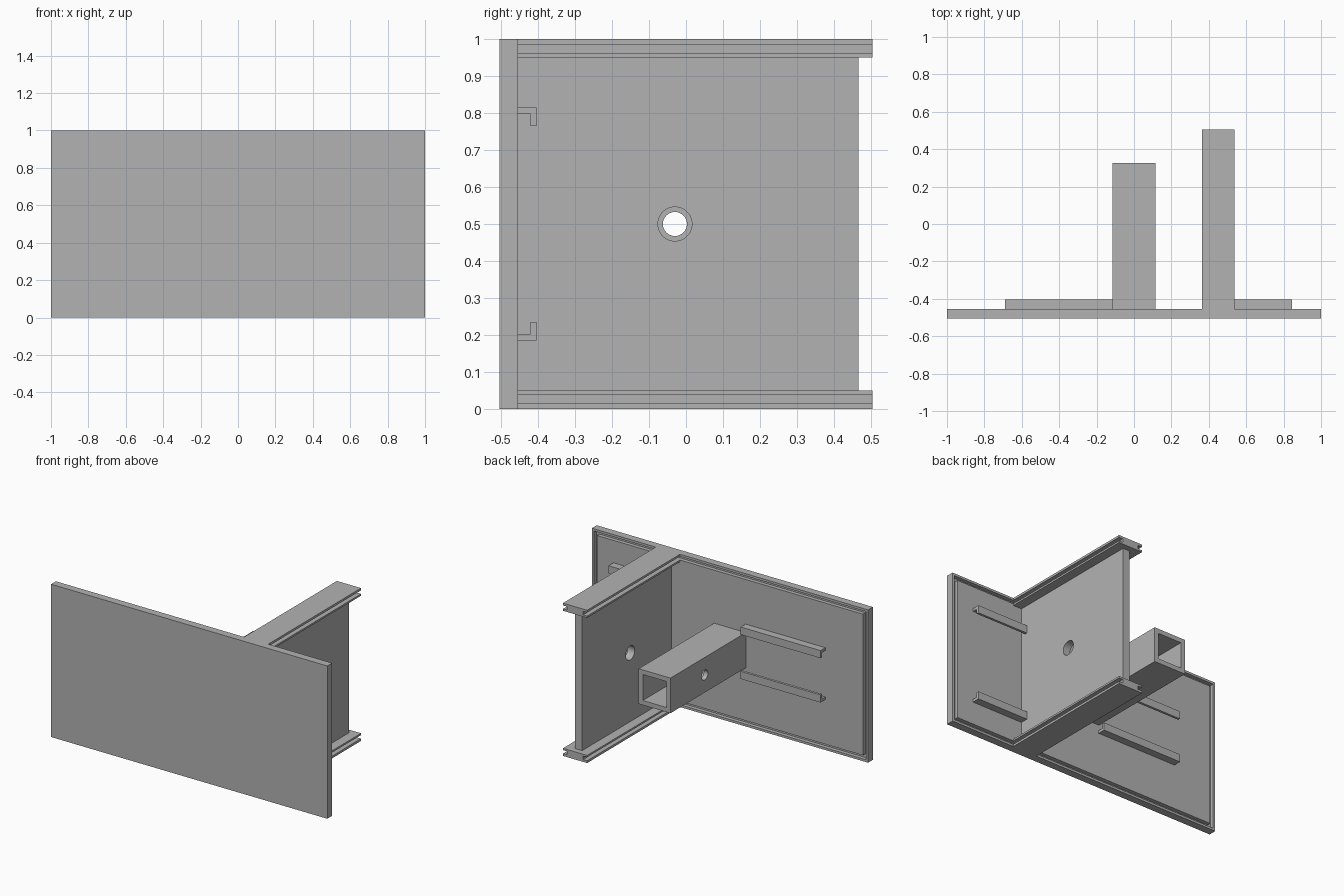
import bpy
import bmesh
import math
from mathutils import Matrix, Vector

default = bpy.data.objects.get("Cube")
if default:
    bpy.data.objects.remove(default, do_unlink=True)

GREY = (0.448, 0.448, 0.448, 1.0)
grey = bpy.data.materials.new("plain_grey")
grey.use_nodes = True
grey.diffuse_color = GREY
grey.node_tree.nodes["Principled BSDF"].inputs["Base Color"].default_value = GREY

BACK = -0.455      # rear face of the front plate
MID = 0.5          # height of the middle plane
WEB_X = 0.45       # centre of the web and flanges


def finish(name, bm):
    bmesh.ops.recalc_face_normals(bm, faces=bm.faces[:])
    mesh = bpy.data.meshes.new(name)
    bm.to_mesh(mesh)
    bm.free()
    mesh.materials.append(grey)
    obj = bpy.data.objects.new(name, mesh)
    bpy.context.collection.objects.link(obj)
    return obj


def box_mesh(x0, x1, y0, y1, z0, z1):
    bm = bmesh.new()
    size = Matrix.Diagonal((x1 - x0, y1 - y0, z1 - z0, 1))
    centre = Vector((x0 + x1, y0 + y1, z0 + z1)) / 2
    bmesh.ops.create_cube(bm, size=1, matrix=Matrix.Translation(centre) @ size)
    return bm


def prism(name, points, axis, start, end):
    """Extrude a closed (u, z) profile along x or y."""
    bm = bmesh.new()
    along_x = axis == "x"
    verts = [bm.verts.new((start, u, z) if along_x else (u, start, z)) for u, z in points]
    face = bm.faces.new(verts)
    out = bmesh.ops.extrude_face_region(bm, geom=[face])
    moved = [g for g in out["geom"] if isinstance(g, bmesh.types.BMVert)]
    step = Vector((end - start, 0, 0)) if along_x else Vector((0, end - start, 0))
    bmesh.ops.translate(bm, verts=moved, vec=step)
    return finish(name, bm)


def cut(obj, cutter):
    cutter.hide_render = True
    mod = obj.modifiers.new("cut", "BOOLEAN")
    mod.operation = "DIFFERENCE"
    mod.solver = "EXACT"
    mod.object = cutter
    bpy.context.view_layer.objects.active = obj
    bpy.ops.object.modifier_apply(modifier=mod.name)
    bpy.data.objects.remove(cutter, do_unlink=True)


def drill(obj, x, radius):
    """Round hole along x."""
    bm = bmesh.new()
    place = Matrix.Translation((x, -0.03, MID)) @ Matrix.Rotation(math.pi / 2, 4, "Y")
    bmesh.ops.create_cone(bm, cap_ends=True, segments=48, radius1=radius,
                          radius2=radius, depth=0.4, matrix=place)
    cut(obj, finish("drill", bm))
    bpy.ops.object.select_all(action="DESELECT")
    obj.select_set(True)
    bpy.ops.object.shade_smooth_by_angle(angle=math.radians(30))


# Front plate with a seal groove running round its rear face
bm = box_mesh(-1, 1, -0.505, BACK, 0, 1)
bm.normal_update()
rear = [max(bm.faces, key=lambda f: f.calc_center_median().y)]
for thickness, depth in ((0.015, 0), (0, -0.025), (0.023, 0), (0, 0.025)):
    bmesh.ops.inset_region(bm, faces=rear, thickness=thickness, depth=depth,
                           use_even_offset=True)
    bm.normal_update()
finish("front_plate", bm)

# Upright web with a round hole
web = finish("web", box_mesh(WEB_X - 0.025, WEB_X + 0.025, BACK, 0.467, 0.05, 0.95))
drill(web, WEB_X, 0.046)

# Flanges along the top and bottom of the web, grooved on both sides
half, inner = 0.0875, 0.0585
right = [(half, 0), (half, 0.015), (inner, 0.015), (inner, 0.038), (half, 0.038), (half, 0.05)]
section = right + [(-u, z) for u, z in reversed(right)]
prism("bottom_flange", [(WEB_X + u, z) for u, z in section], "y", BACK, 0.505)
prism("top_flange", [(WEB_X + u, 1 - z) for u, z in section], "y", BACK, 0.505)

# Square tube, open at the rear, with a cross hole
r, w = 0.115, 0.085
tube = finish("square_tube", box_mesh(-r, r, BACK, 0.325, MID - r, MID + r))
cut(tube, finish("bore", box_mesh(-w, w, BACK - 0.1, 0.4, MID - w, MID + w)))
drill(tube, 0, 0.0325)

# Hooked rails on the rear of the plate, in facing pairs
rail = [(0, 0), (0.05, 0), (0.05, -0.05), (0.034, -0.05), (0.034, -0.018), (0, -0.018)]
for side, x0, x1, reach in (("left", 0.475, 0.845, 0.315), ("right", -0.69, -0.112, 0.17)):
    for level, sign in (("upper", 1), ("lower", -1)):
        prism(f"{side}_{level}_rail",
              [(BACK + u, MID + sign * (reach + z)) for u, z in rail], "x", x0, x1)
